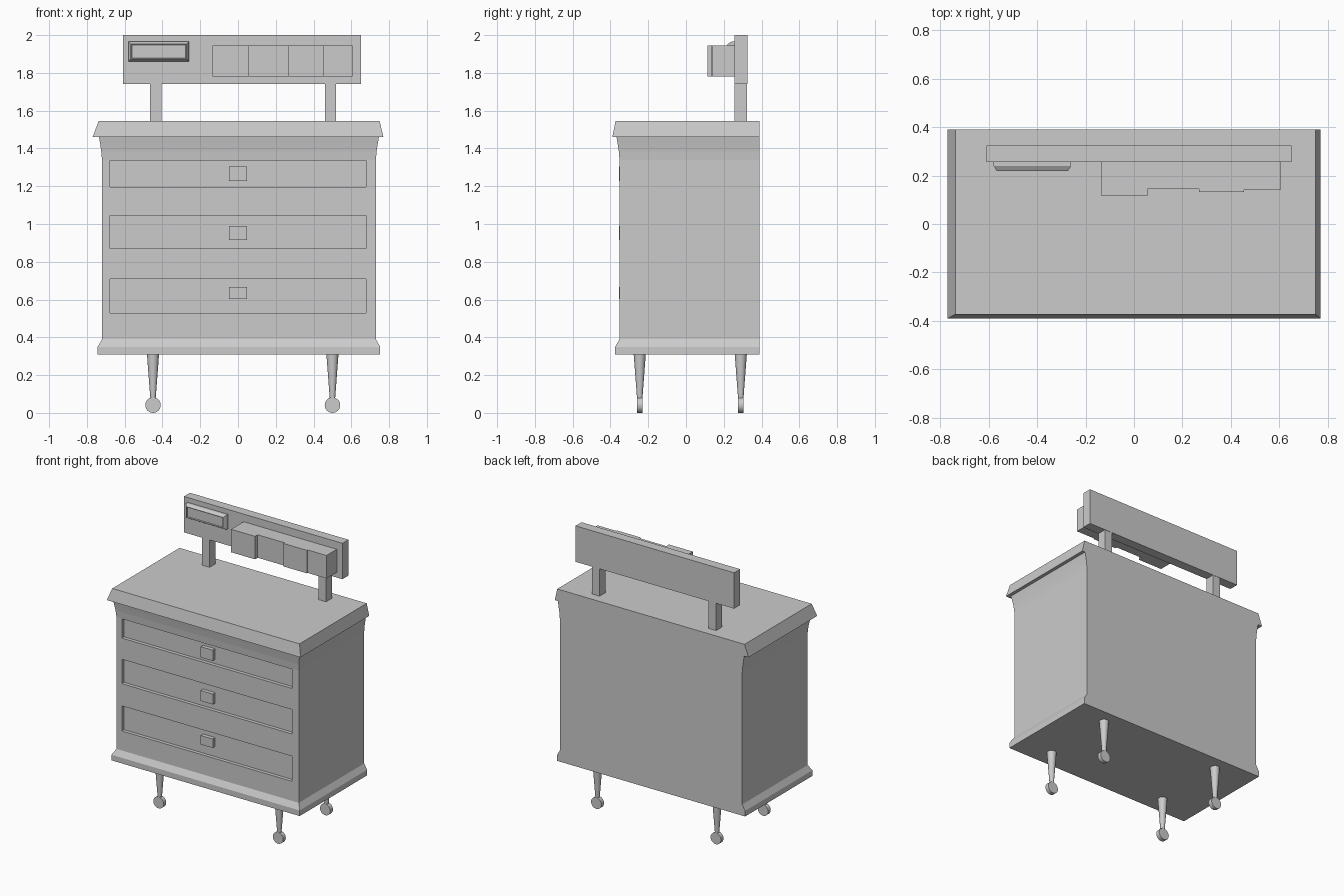
import bpy, bmesh, math

if "Cube" in bpy.data.objects:
    bpy.data.objects.remove(bpy.data.objects["Cube"])


def make_object(name, bm):
    bmesh.ops.recalc_face_normals(bm, faces=bm.faces)
    mesh = bpy.data.meshes.new(name)
    bm.to_mesh(mesh)
    bm.free()
    obj = bpy.data.objects.new(name, mesh)
    bpy.context.collection.objects.link(obj)
    return obj


def skin(bm, rings):
    """Join equal-length rings of points into a closed solid."""
    loops = [[bm.verts.new(p) for p in ring] for ring in rings]
    n = len(loops[0])
    for a, b in zip(loops, loops[1:]):
        for i in range(n):
            j = (i + 1) % n
            bm.faces.new((a[i], a[j], b[j], b[i]))
    bm.faces.new(loops[0])
    bm.faces.new(loops[-1])


def rect_z(x0, x1, y0, y1, z):
    return [(x0, y0, z), (x1, y0, z), (x1, y1, z), (x0, y1, z)]


def rect_y(x0, x1, z0, z1, y):
    return [(x0, y, z0), (x1, y, z0), (x1, y, z1), (x0, y, z1)]


def solid(name, rings):
    bm = bmesh.new()
    skin(bm, rings)
    return make_object(name, bm)


def box(name, x0, x1, y0, y1, z0, z1):
    return solid(name, [rect_z(x0, x1, y0, y1, z) for z in (z0, z1)])


def disc(cx, cy, z, r, n=24):
    return [(cx + r * math.cos(2 * math.pi * i / n),
             cy + r * math.sin(2 * math.pi * i / n), z) for i in range(n)]


BACK = 0.39
FRONT = -0.352

# Cabinet: stepped base, straight walls, flared neck; the back stays flat
profile = [(0.31, 0.023), (0.35, 0.023), (0.39, 0.0), (1.34, 0.0),
           (1.385, 0.004), (1.425, 0.01), (1.46, 0.016)]
cabinet = solid("cabinet", [rect_z(-0.72 - e, 0.73 + e, FRONT - e, BACK, z)
                            for z, e in profile])

# Drawer recesses, cut into the front
drawers = [(0.53, 0.71), (0.87, 1.045), (1.197, 1.335)]
bm = bmesh.new()
for z0, z1 in drawers:
    skin(bm, [rect_z(-0.677, 0.677, -0.5, FRONT + 0.025, z) for z in (z0, z1)])
cutter = make_object("drawer_cutter", bm)
cutter.hide_render = True
mod = cabinet.modifiers.new("drawers", 'BOOLEAN')
mod.operation = 'DIFFERENCE'
mod.solver = 'EXACT'
mod.object = cutter
bpy.context.view_layer.objects.active = cabinet
bpy.ops.object.modifier_apply(modifier=mod.name)
bpy.data.objects.remove(cutter)

# Square knobs
for i, (z0, z1) in enumerate([(0.603, 0.667), (0.915, 0.99), (1.228, 1.305)]):
    box(f"drawer_knob_{i}", -0.048, 0.048, FRONT - 0.003, FRONT + 0.03, z0, z1)

# Top slab with sloping edges
solid("top_slab", [rect_z(-0.77, 0.77, -0.39, BACK, 1.46),
                   rect_z(-0.738, 0.75, -0.373, BACK, 1.545)])

# Tapered legs with castor wheels
for sx, cx in (("left", -0.45), ("right", 0.5)):
    for sy, cy in (("front", -0.245), ("back", 0.29)):
        leg = solid(f"{sy}_{sx}_leg", [disc(cx, cy, 0.06, 0.013),
                                       disc(cx, cy, 0.31, 0.032)])
        wheel = solid(f"{sy}_{sx}_wheel",
                      [[(x, cy + d, 0.041 + y) for x, y, _ in disc(cx, 0, 0, 0.041)]
                       for d in (-0.015, 0.015)])
        for obj in (leg, wheel):
            bpy.ops.object.select_all(action='DESELECT')
            obj.select_set(True)
            bpy.context.view_layer.objects.active = obj
            bpy.ops.object.shade_smooth_by_angle(angle=math.radians(35))

# Raised back board on two posts
for side, x in (("left", -0.465), ("right", 0.46)):
    box(f"{side}_post", x, x + 0.06, 0.257, 0.323, 1.545, 1.742)
box("back_board", -0.61, 0.65, 0.257, 0.325, 1.742, 2.0)

# Chamfered panel with a shallow inset face
solid("framed_panel", [rect_y(-0.58 + d, -0.26 - d, 1.861 + d, 1.965 - d, y)
                       for d, y in ((0, 0.265), (0, 0.24), (0.012, 0.22),
                                    (0.016, 0.22), (0.018, 0.228))])

# Row of blocks with staggered fronts
blocks = [(-0.135, 0.055, 0.115), (0.055, 0.268, 0.145),
          (0.268, 0.455, 0.132), (0.455, 0.605, 0.14)]
for i, (x0, x1, y) in enumerate(blocks):
    box(f"shelf_block_{i}", x0, x1, y, 0.26, 1.78, 1.945)
